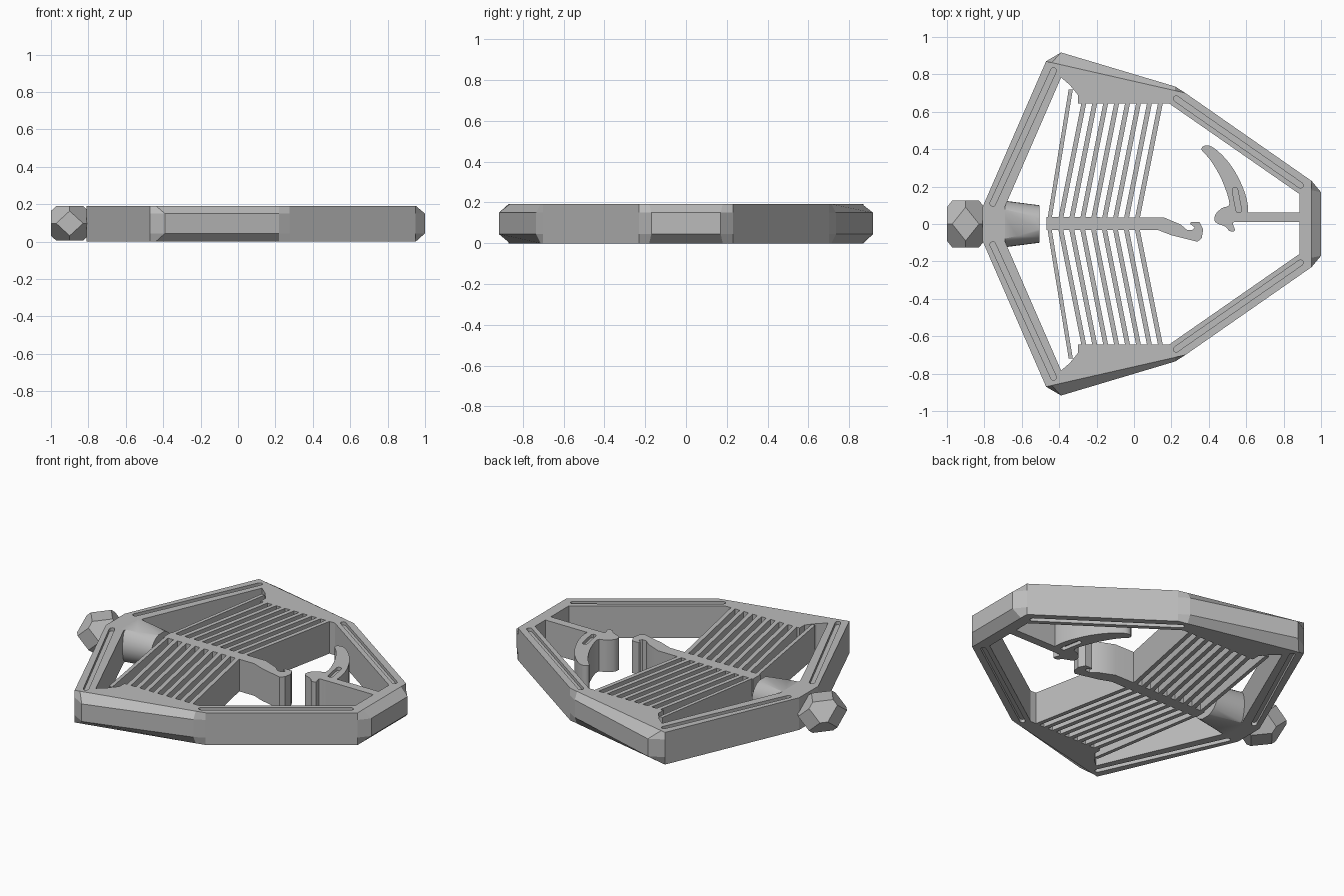
import bpy, bmesh, math
from itertools import permutations, product
from mathutils import Vector, Matrix

if "Cube" in bpy.data.objects:
    bpy.data.objects.remove(bpy.data.objects["Cube"], do_unlink=True)

H = 0.192
grey = bpy.data.materials.new("plain grey")
grey.use_nodes = True
grey.diffuse_color = (0.5, 0.5, 0.5, 1)
grey.node_tree.nodes["Principled BSDF"].inputs["Base Color"].default_value = (0.5, 0.5, 0.5, 1)


def finish(name, bm):
    bmesh.ops.recalc_face_normals(bm, faces=bm.faces)
    mesh = bpy.data.meshes.new(name)
    bm.to_mesh(mesh)
    bm.free()
    mesh.materials.append(grey)
    ob = bpy.data.objects.new(name, mesh)
    bpy.context.collection.objects.link(ob)
    return ob


def loft(name, layers):
    """Solid through a stack of (outline, z) layers with equal point counts."""
    bm = bmesh.new()
    rings = [[bm.verts.new((x, y, z)) for x, y in pts] for pts, z in layers]
    n = len(rings[0])
    for a, b in zip(rings, rings[1:]):
        for i in range(n):
            j = (i + 1) % n
            bm.faces.new((a[i], a[j], b[j], b[i]))
    bm.faces.new(rings[0])
    bm.faces.new(rings[-1])
    return finish(name, bm)


def prism(name, pts, z0=0.0, z1=H):
    return loft(name, [(pts, z0), (pts, z1)])


def mirror_outline(half):
    return half + [(x, -y) for x, y in reversed(half)]


def slot(a, b, width):
    """Outline of a bar with round ends from a to b."""
    a, b = Vector(a), Vector(b)
    ang = math.atan2(b.y - a.y, b.x - a.x)
    pts = []
    for centre, start in ((b, ang - math.pi / 2), (a, ang + math.pi / 2)):
        for k in range(7):
            t = start + math.pi * k / 6
            pts.append((centre.x + width / 2 * math.cos(t), centre.y + width / 2 * math.sin(t)))
    return pts


def cut(ob, cutter):
    mod = ob.modifiers.new("cut", 'BOOLEAN')
    mod.operation = 'DIFFERENCE'
    mod.solver = 'EXACT'
    mod.object = cutter
    bpy.context.view_layer.objects.active = ob
    bpy.ops.object.modifier_apply(modifier=mod.name)
    bpy.data.objects.remove(cutter, do_unlink=True)


def groove(ob, a, b, width, depth=0.02):
    for z0, z1 in ((-0.05, depth), (H - depth, H + 0.05)):
        cut(ob, prism("groove_cutter", slot(a, b, width), z0, z1))


def smooth_path(pts, steps=4):
    """Closed rounded outline through the points."""
    out, n = [], len(pts)
    for i in range(n):
        p0, p1, p2, p3 = (Vector(pts[(i + k) % n]) for k in (-1, 0, 1, 2))
        for s in range(steps):
            t = s / steps
            p = 0.5 * (2 * p1 + (p2 - p0) * t + (2 * p0 - 5 * p1 + 4 * p2 - p3) * t * t
                       + (3 * p1 - p0 - 3 * p2 + p3) * t ** 3)
            out.append((p.x, p.y))
    return out


# Outer frame, chamfered along the hips and the flat end
narrow = mirror_outline([(-0.81, 0.09), (-0.47, 0.87), (-0.44, 0.863), (0.22, 0.713),
                         (0.275, 0.70), (0.95, 0.23), (0.95, 0.18)])
wide = mirror_outline([(-0.81, 0.09), (-0.47, 0.87), (-0.39, 0.917), (0.22, 0.735),
                       (0.275, 0.70), (0.95, 0.23), (1.0, 0.17)])
frame = loft("frame", [(narrow, 0), (wide, 0.045), (wide, 0.15), (narrow, H)])
opening = mirror_outline([(-0.69, 0.093), (-0.39, 0.783), (-0.345, 0.745), (-0.30, 0.69),
                          (-0.30, 0.643), (0.19, 0.643), (0.885, 0.16)])
cut(frame, prism("opening_cutter", opening, -0.1, H + 0.1))
for side in (1, -1):
    groove(frame, (-0.755, 0.11 * side), (-0.43, 0.82 * side), 0.03)
    groove(frame, (0.225, 0.67 * side), (0.89, 0.207 * side), 0.03)

# Faceted knob
bm = bmesh.new()
size = (0.1, 0.125, 0.092)
seen = set()
for p in permutations((1, 0.72, 0)):
    for s in product((1, -1), repeat=3):
        seen.add(tuple(round(c * d, 4) + 0.0 for c, d in zip(p, s)))
for p in sorted(seen):
    bm.verts.new([c * d for c, d in zip(p, size)])
bmesh.ops.convex_hull(bm, input=bm.verts)
bmesh.ops.dissolve_limit(bm, angle_limit=0.02, verts=bm.verts, edges=bm.edges)
bmesh.ops.translate(bm, verts=bm.verts, vec=(-0.9, 0, 0.098))
finish("knob", bm)

# Tapered stub behind the knob, flattened above and below
bm = bmesh.new()
bmesh.ops.create_cone(bm, cap_ends=True, segments=32, radius1=0.128, radius2=0.1, depth=0.215,
                      matrix=Matrix.Translation((-0.6125, 0, H / 2)) @ Matrix.Rotation(math.pi / 2, 4, 'Y'))
for z, up in ((H, 1), (0, -1)):
    cutter = bmesh.ops.bisect_plane(bm, geom=bm.verts[:] + bm.edges[:] + bm.faces[:],
                                    plane_co=(0, 0, z), plane_no=(0, 0, up), clear_outer=True)
    bmesh.ops.holes_fill(bm, edges=[e for e in bm.edges if e.is_boundary])
stub = finish("stub", bm)

# Ribs joining the spine to the hips
for i in range(9):
    for side, label in ((1, "left"), (-1, "right")):
        x = -0.456 + 0.0585 * i
        dx, y, w = (0.118, 0.72, 0.011) if i == 0 else (0.132, 0.66, 0.013)
        prism(f"rib_{label}_{i + 1}", [(x - w, 0), (x + w, 0), (x + dx + w, y * side),
                                       (x + dx - w, y * side)])

# Spine with its hooked tip
spine = prism("spine", [(-0.468, 0.037), (0.16, 0.035), (0.25, -0.003), (0.285, -0.033),
                        (0.31, -0.033), (0.325, -0.018), (0.30, 0.0), (0.305, 0.01),
                        (0.35, 0.01), (0.37, -0.03), (0.362, -0.075), (0.34, -0.095),
                        (0.30, -0.085), (0.20, -0.06), (0.13, -0.033), (-0.468, -0.033)])

# Facing hook with its curved blade and carrying arm
prism("hook_arm", [(0.52, 0.012), (0.9, 0.012), (0.9, 0.062), (0.52, 0.062)])
hook = prism("hook", smooth_path([(0.61, 0.06), (0.595, 0.16), (0.54, 0.28), (0.47, 0.37),
                                  (0.40, 0.42), (0.36, 0.40), (0.41, 0.34), (0.47, 0.235),
                                  (0.51, 0.11), (0.47, 0.085), (0.435, 0.05), (0.435, 0.01),
                                  (0.49, -0.015), (0.51, -0.037), (0.54, -0.035),
                                  (0.53, 0.008), (0.58, 0.015)]))
groove(hook, (0.54, 0.18), (0.56, 0.075), 0.03)

for ob in (stub, spine, hook):
    bpy.ops.object.select_all(action='DESELECT')
    ob.select_set(True)
    bpy.context.view_layer.objects.active = ob
    bpy.ops.object.shade_smooth_by_angle(angle=math.radians(35))
